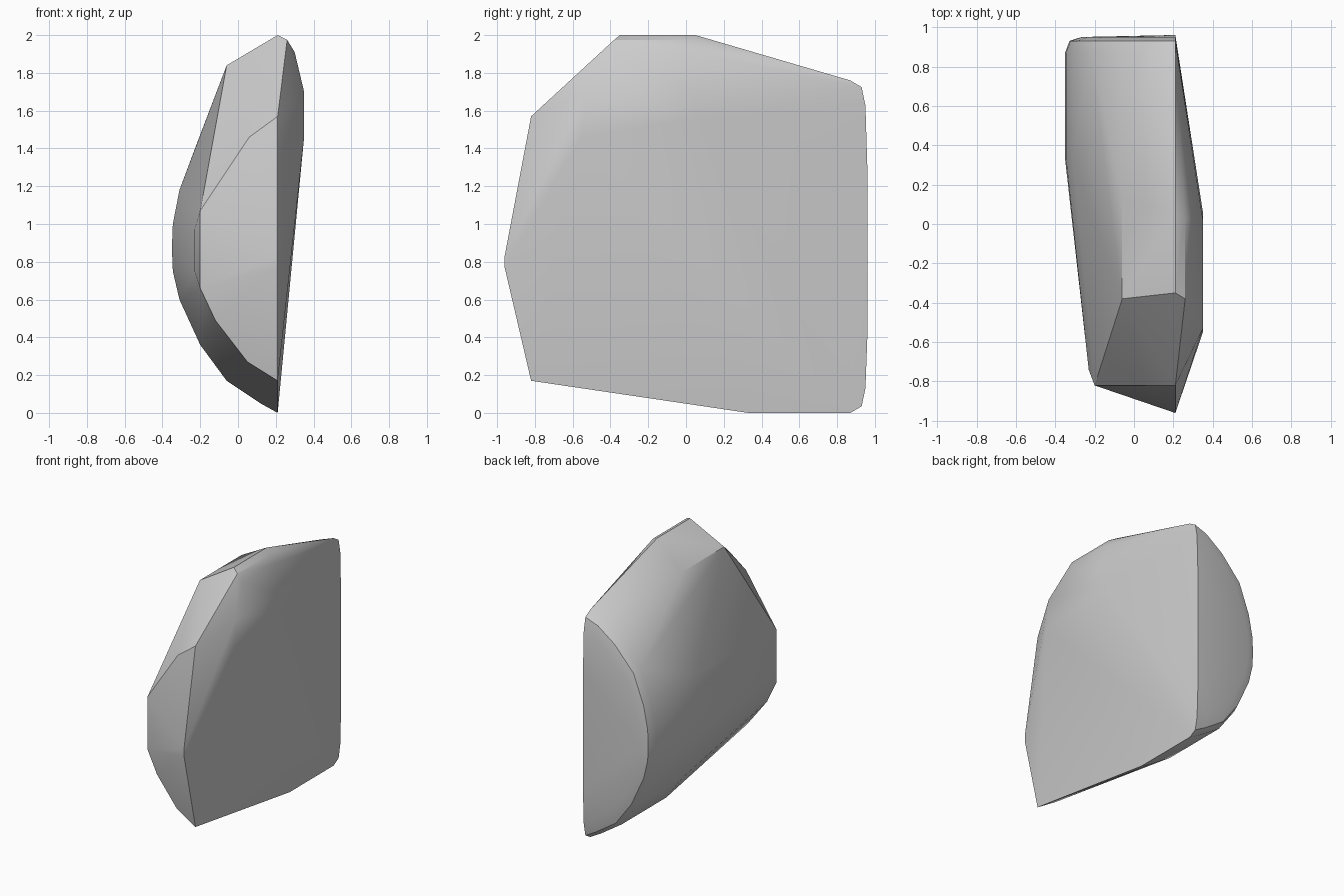
import bpy
import bmesh
import math

old_cube = bpy.data.objects.get("Cube")
if old_cube:
    bpy.data.objects.remove(old_cube, do_unlink=True)

SEAM = 0.21  # x of the flat inner side


def flat_material(name, color):
    material = bpy.data.materials.new(name)
    material.diffuse_color = color
    material.use_nodes = True
    shader = material.node_tree.nodes["Principled BSDF"]
    shader.inputs["Base Color"].default_value = color
    shader.inputs["Roughness"].default_value = 0.8
    return material


def section(y, profile):
    """Place an (x, z) profile at depth y."""
    return [(x, y, z) for x, z in profile]


def scaled(profile, factor, middle):
    """Shrink a profile towards the flat side and its middle height."""
    return [(SEAM + (x - SEAM) * factor, middle + (z - middle) * factor)
            for x, z in profile]


def bar(x, z, front, back):
    """Two points that span an edge running along y."""
    return [(x, front, z), (x, back, z)]


def convex_object(name, points, material):
    mesh = bpy.data.meshes.new(name)
    bm = bmesh.new()
    for point in points:
        bm.verts.new(point)
    hull = bmesh.ops.convex_hull(bm, input=bm.verts)
    unused = {g for g in hull["geom_interior"] + hull["geom_unused"]
              if isinstance(g, bmesh.types.BMVert)}
    bmesh.ops.delete(bm, geom=list(unused), context="VERTS")
    bmesh.ops.recalc_face_normals(bm, faces=bm.faces)
    bm.to_mesh(mesh)
    bm.free()
    mesh.materials.append(material)
    obj = bpy.data.objects.new(name, mesh)
    bpy.context.collection.objects.link(obj)
    bpy.ops.object.select_all(action="DESELECT")
    obj.select_set(True)
    bpy.context.view_layer.objects.active = obj
    bpy.ops.object.shade_smooth_by_angle(angle=math.radians(30))
    return obj


# Rounded outer profile: lower half and upper half
lower = [(SEAM, 0), (0.12, 0.05), (-0.06, 0.17), (-0.2, 0.36),
         (-0.31, 0.6), (-0.345, 0.75), (-0.35, 0.87)]
upper = [(-0.345, 1), (-0.31, 1.18), (-0.22, 1.42), (-0.05, 1.61),
         (0.1, 1.72), (SEAM, 1.76)]

# Front face profile
front = [(SEAM, 0.17), (0.05, 0.27), (-0.12, 0.49), (-0.2, 0.66),
         (-0.2, 1.07), (0.06, 1.46), (SEAM, 1.57)]

# Body: constant lower belly, rounded back rim, tapered front
points = section(0.33, lower + upper[:2])
points += section(0.87, lower + upper)
points += section(0.93, scaled(lower + upper, 0.96, 0.87))
points += section(0.95, scaled(lower + upper, 0.85, 0.87))
points += section(0.96, [(SEAM, 0.4), (SEAM, 1.3)])
points += section(-0.82, front)
points += section(-0.74, [(-0.23, 0.75), (-0.23, 0.97)])

# Nose ridge
points += section(-0.96, [(SEAM, 0.77), (SEAM, 0.83)])

# Crown
points += bar(-0.06, 1.84, -0.38, 0.13)
points += bar(SEAM, 2, -0.35, 0.05)
points += bar(0.26, 1.975, -0.38, 0.03)
points += bar(0.3, 1.91, -0.37, 0.03)

# Bulge high on the flat side
points += bar(0.35, 1.7, -0.53, 0.02)
points += [(0.35, -0.55, 1.46), (0.35, 0.06, 1.56)]

stone_grey = flat_material("stone_grey", (0.6, 0.6, 0.6, 1))
convex_object("rock_body", points, stone_grey)
